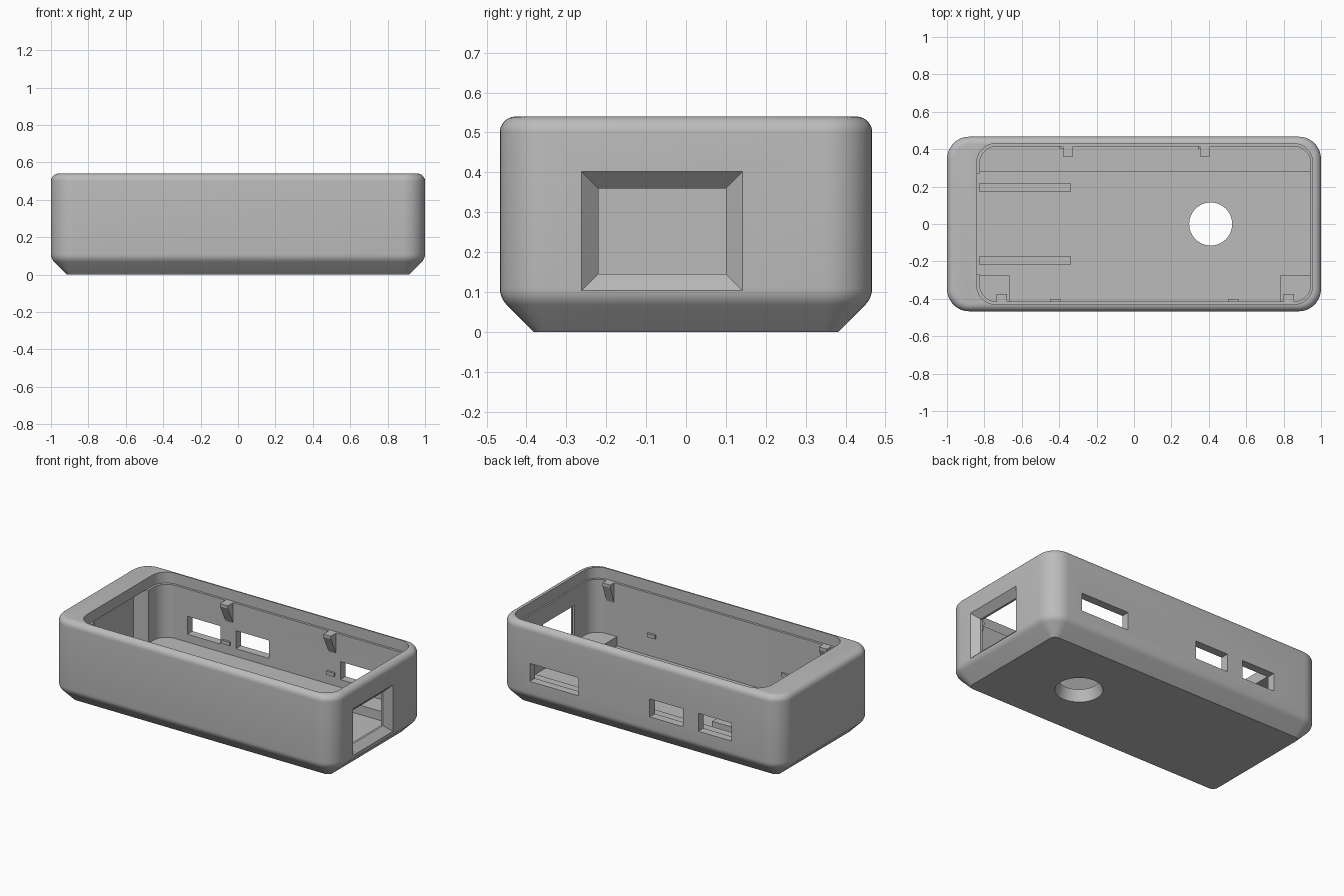
import bpy, bmesh, math

old = bpy.data.objects.get("Cube")
if old:
    bpy.data.objects.remove(old, do_unlink=True)

grey = bpy.data.materials.new("plain grey")
grey.use_nodes = True
COLOUR = (0.5, 0.5, 0.5, 1)
grey.diffuse_color = COLOUR
for node in grey.node_tree.nodes:
    if node.type == 'BSDF_PRINCIPLED':
        node.inputs["Base Color"].default_value = COLOUR


def loft(name, rings):
    """Closed solid skinned through rings that share one point count."""
    bm = bmesh.new()
    loops = [[bm.verts.new(p) for p in ring] for ring in rings]
    n = len(loops[0])
    for a, b in zip(loops, loops[1:]):
        for i in range(n):
            j = (i + 1) % n
            bm.faces.new((a[i], a[j], b[j], b[i]))
    bm.faces.new(loops[0][::-1])
    bm.faces.new(loops[-1])
    bmesh.ops.recalc_face_normals(bm, faces=bm.faces)
    mesh = bpy.data.meshes.new(name)
    bm.to_mesh(mesh)
    bm.free()
    mesh.materials.append(grey)
    obj = bpy.data.objects.new(name, mesh)
    bpy.context.collection.objects.link(obj)
    return obj


def round_rect(x0, x1, y0, y1, r, z, steps=9):
    corners = ((x1 - r, y1 - r), (x0 + r, y1 - r), (x0 + r, y0 + r), (x1 - r, y0 + r))
    ring = []
    for k, (cx, cy) in enumerate(corners):
        for s in range(steps + 1):
            a = math.pi / 2 * (k + s / steps)
            ring.append((cx + r * math.cos(a), cy + r * math.sin(a), z))
    return ring


def rect_z(x0, x1, y0, y1, z):
    return [(x0, y0, z), (x1, y0, z), (x1, y1, z), (x0, y1, z)]


def box(name, x0, x1, y0, y1, z0, z1):
    return loft(name, [rect_z(x0, x1, y0, y1, z) for z in (z0, z1)])


def rect_x(x, y0, y1, z0, z1):
    return [(x, y0, z0), (x, y1, z0), (x, y1, z1), (x, y0, z1)]


def disc(cx, cy, r, z, n=48):
    return [(cx + r * math.cos(2 * math.pi * i / n),
             cy + r * math.sin(2 * math.pi * i / n), z) for i in range(n)]


def cut(target, cutter):
    mod = target.modifiers.new("cut", 'BOOLEAN')
    mod.operation = 'DIFFERENCE'
    mod.solver = 'EXACT'
    mod.object = cutter
    cutter.hide_render = True
    bpy.context.view_layer.objects.active = target
    bpy.ops.object.modifier_apply(modifier=mod.name)
    bpy.data.objects.remove(cutter, do_unlink=True)


# Outer shell: chamfered base, straight sides, rounded top rim
HX, HY, TOP, CORNER = 1.0, 0.467, 0.54, 0.12
profile = [(0.085, 0)]
for s in range(6):
    a = math.pi / 4 * (1 - s / 5)
    profile.append((0.06 * (1 - math.cos(a)), 0.11 - 0.06 * math.sin(a)))
for s in range(8):
    a = math.pi / 2 * s / 7
    profile.append((0.04 * (1 - math.cos(a)), TOP - 0.04 * (1 - math.sin(a))))
case = loft("case_shell", [round_rect(-HX + d, HX - d, -HY + d, HY - d, CORNER - d, z)
                           for d, z in profile])

# Hollow interior and the wider recess for the lid
FLOOR, LEDGE = 0.07, 0.47
L, R, F, B = -0.825, 0.945, -0.415, 0.415
cut(case, loft("cavity", [round_rect(L, R, F, B, 0.09, z) for z in (FLOOR, 0.6)]))
cut(case, loft("lid_recess", [round_rect(-0.84, 0.955, -0.43, 0.43, 0.1, z)
                              for z in (LEDGE, 0.62)]))

# Pocket under the wide end of the rim
cut(case, box("end_pocket", -0.93, -0.78, -0.27, 0.27, FLOOR, LEDGE))

# Flared opening in the right end
cut(case, loft("end_window", [rect_x(0.9, -0.22, 0.10, 0.145, 0.36),
                              rect_x(0.958, -0.22, 0.10, 0.145, 0.36),
                              rect_x(1.0, -0.262, 0.142, 0.103, 0.402),
                              rect_x(1.04, -0.302, 0.182, 0.063, 0.442)]))

# Three ports in the back wall
for x0, x1 in ((-0.65, -0.415), (-0.305, -0.07), (0.435, 0.78)):
    cut(case, box("port", x0, x1, 0.36, 0.55, 0.18, 0.295))

# Flared round hole in the floor
cut(case, loft("floor_hole", [disc(0.41, 0, r, z) for r, z in
                              ((0.144, -0.02), (0.138, 0), (0.115, FLOOR), (0.108, 0.09))]))

bpy.ops.object.select_all(action='DESELECT')
case.select_set(True)
bpy.context.view_layer.objects.active = case
bpy.ops.object.shade_smooth_by_angle(angle=math.radians(30))

# Raised supports on the floor
BASE, SHELF, SINK = 0.066, 0.13, 0.004
box("back_shelf", L - SINK, R + SINK, 0.28, B + SINK, BASE, SHELF)
box("front_right_post", 0.78, R + SINK, F - SINK, -0.275, BASE, SHELF)
box("front_left_post", L - SINK, -0.665, F - SINK, -0.275, BASE, SHELF)
for side, name in ((1, "back_rib"), (-1, "front_rib")):
    y0, y1 = sorted((0.17 * side, 0.22 * side))
    box(name, L, -0.34, y0, y1, BASE, SHELF)

# Wedge brackets that hold the lid, and small nubs on the walls
for name, x0, x1, side, reach in (("back_wedge_a", -0.38, -0.325, 1, 0.36),
                                  ("back_wedge_b", 0.352, 0.405, 1, 0.36),
                                  ("front_wedge_a", -0.735, -0.68, -1, 0.375),
                                  ("front_wedge_b", 0.80, 0.855, -1, 0.375)):
    wall = B + SINK
    section = ((wall, 0.33), (wall, LEDGE), (reach, LEDGE), (reach, 0.452))
    loft(name, [[(x, side * y, z) for y, z in section] for x in (x0, x1)])

for name, x, side in (("back_nub_a", -0.37, 1), ("back_nub_b", 0.37, 1),
                      ("front_nub_a", -0.42, -1), ("front_nub_b", 0.53, -1)):
    y0, y1 = sorted((side * 0.402, side * (B + SINK)))
    box(name, x - 0.028, x + 0.028, y0, y1, 0.192, 0.215)
